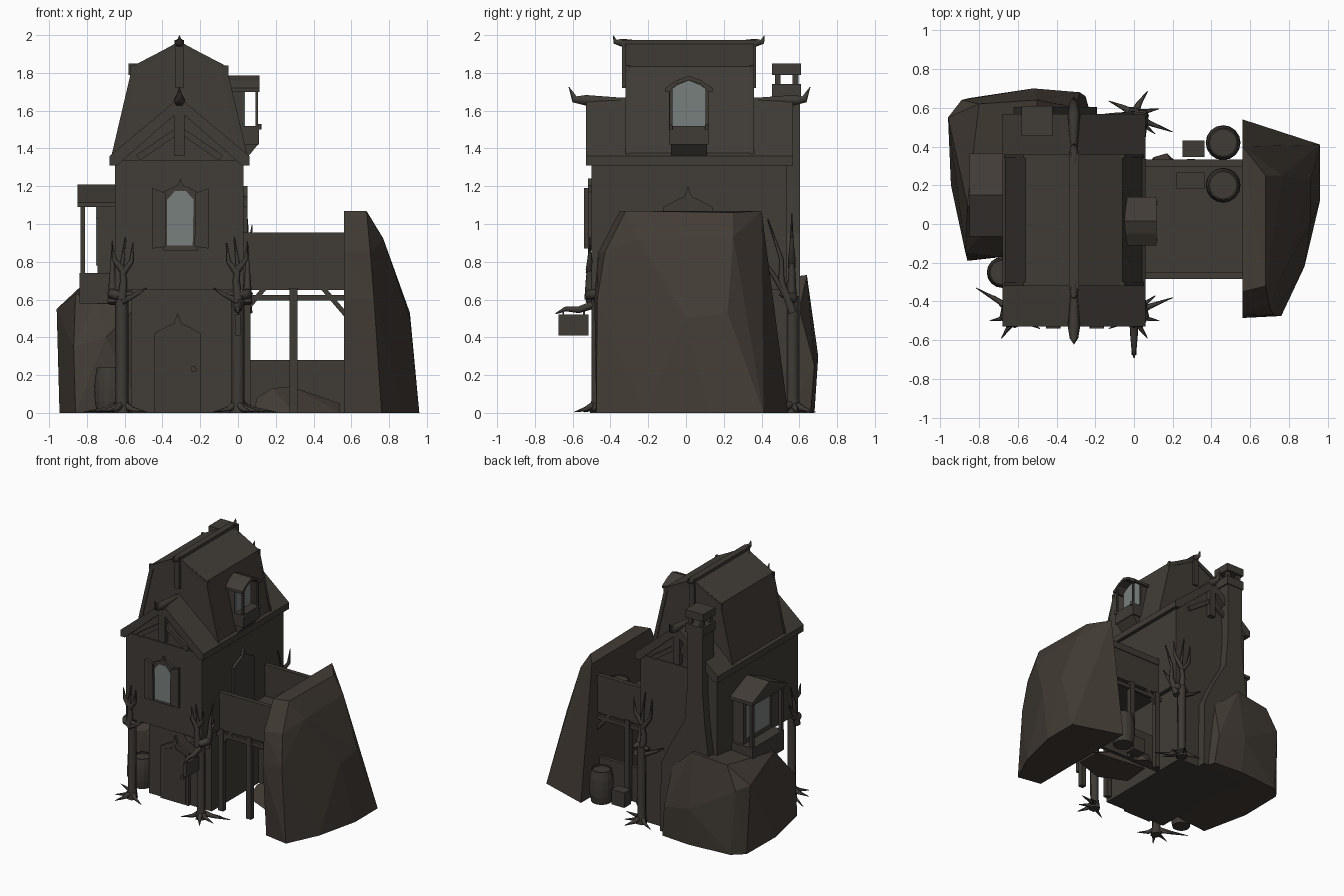
import bpy, bmesh, math
from mathutils import Vector

def material(name, r, g, b):
    m = bpy.data.materials.new(name)
    m.diffuse_color = (r, g, b, 1)
    return m

WALL = material("dark plaster", 0.052, 0.045, 0.037)
ROOF = material("dark roof", 0.053, 0.045, 0.037)
WOOD = material("old timber", 0.050, 0.043, 0.036)
ROCK = material("brown rock", 0.056, 0.045, 0.036)
TREE = material("dead wood", 0.048, 0.041, 0.035)
GLASS = material("grey glass", 0.19, 0.215, 0.205)

def finish(name, bm, mat):
    bmesh.ops.recalc_face_normals(bm, faces=bm.faces)
    me = bpy.data.meshes.new(name)
    bm.to_mesh(me)
    bm.free()
    me.materials.append(mat)
    ob = bpy.data.objects.new(name, me)
    bpy.context.collection.objects.link(ob)
    return ob

def prism(name, pts, axis, a, b, mat):
    """Extrude a 2D outline along an axis from a to b."""
    place = {'x': lambda u, v: (a, u, v), 'y': lambda u, v: (u, a, v), 'z': lambda u, v: (u, v, a)}[axis]
    bm = bmesh.new()
    f = bm.faces.new([bm.verts.new(place(*p)) for p in pts])
    ext = bmesh.ops.extrude_face_region(bm, geom=[f])
    step = Vector([b - a if axis == k else 0 for k in 'xyz'])
    bmesh.ops.translate(bm, vec=step, verts=[v for v in ext['geom'] if isinstance(v, bmesh.types.BMVert)])
    return finish(name, bm, mat)

def box(name, x0, x1, y0, y1, z0, z1, mat):
    return prism(name, [(x0, y0), (x1, y0), (x1, y1), (x0, y1)], 'z', z0, z1, mat)

def bar(name, p, q, w, y0, y1, mat):
    """Sloping bar drawn in x,z and running from y0 to y1."""
    p, q = Vector(p), Vector(q)
    n = Vector((-(q - p).y, (q - p).x)).normalized() * w / 2
    return prism(name, [tuple(p + n), tuple(q + n), tuple(q - n), tuple(p - n)], 'y', y0, y1, mat)

def limb(name, pts, radii, mat=TREE):
    """Tapered branch along a path."""
    cu = bpy.data.curves.new(name, 'CURVE')
    cu.dimensions, cu.bevel_depth, cu.bevel_resolution, cu.use_fill_caps = '3D', 1.0, 1, True
    sp = cu.splines.new('POLY')
    sp.points.add(len(pts) - 1)
    for s, p, r in zip(sp.points, pts, radii):
        s.co, s.radius = (*p, 1), r
    tmp = bpy.data.objects.new(name + "_path", cu)
    bpy.context.collection.objects.link(tmp)
    bpy.context.view_layer.update()
    me = bpy.data.meshes.new_from_object(tmp.evaluated_get(bpy.context.evaluated_depsgraph_get()))
    bpy.data.objects.remove(tmp)
    me.materials.clear()
    me.materials.append(mat)
    ob = bpy.data.objects.new(name, me)
    bpy.context.collection.objects.link(ob)

def rock(name, pts):
    bm = bmesh.new()
    bmesh.ops.convex_hull(bm, input=[bm.verts.new(p) for p in pts])
    bmesh.ops.delete(bm, geom=[v for v in bm.verts if not v.link_faces], context='VERTS')
    return finish(name, bm, ROCK)

def barrel(name, x, y, z, r, h):
    bm = bmesh.new()
    prof = [(0.84, 0), (0.97, 0.25), (1, 0.5), (0.97, 0.75), (0.84, 1), (0.76, 1), (0.76, 0.95)]
    rings = [[bm.verts.new((x + r * k * math.cos(i * math.pi / 8), y + r * k * math.sin(i * math.pi / 8), z + h * t))
              for i in range(16)] for k, t in prof]
    for a, b in zip(rings, rings[1:]):
        for i in range(16):
            bm.faces.new((a[i], a[(i + 1) % 16], b[(i + 1) % 16], b[i]))
    bm.faces.new(rings[0])
    bm.faces.new(rings[-1])
    finish(name, bm, WOOD)

def arch(c, w, z0, z1, tip):
    """Ornate pointed outline, centred on c."""
    return [(c - w, z0), (c + w, z0), (c + w, z1), (c + w * .45, z1 + tip * .35), (c + w * .15, z1 + tip * .5),
            (c, z1 + tip), (c - w * .15, z1 + tip * .5), (c - w * .45, z1 + tip * .35), (c - w, z1)]

# House body
CX = -0.31
box("ground_floor", -0.565, -0.005, -0.33, 0.535, 0, 0.66, WALL)
box("upper_floor", -0.65, 0.03, -0.50, 0.535, 0.65, 1.34, WALL)

# Gable roof with eaves, and the taller gambrel block through its middle
prism("gable_wall", [(-0.65, 1.33), (0.03, 1.33), (CX, 1.62)], 'y', -0.49, 0.53, WALL)
for s in (-1, 1):
    prism("gable_roof_slope", [(CX, 1.67), (CX + s * .37, 1.36), (CX + s * .37, 1.31), (CX + s * .33, 1.31),
                               (CX, 1.60)], 'y', -0.53, 0.567, ROOF)
    for y0, y1 in ((-0.515, -0.49), (0.535, 0.555)):
        bar("gable_brace", (CX + s * .22, 1.35), (CX, 1.50), 0.035, y0, y1, WOOD)
    for y0, y1 in ((-0.32, -0.30), (0.34, 0.36)):
        bar("gambrel_trim", (CX + s * .345, 1.36), (CX + s * .235, 1.83), 0.03, y0, y1, WOOD)
        bar("gambrel_top_trim", (CX + s * .24, 1.82), (CX, 1.95), 0.03, y0, y1, WOOD)
        box("gambrel_knob", CX + s * .245 - .015, CX + s * .245 + .015, y0, y1, 1.80, 1.84, WOOD)
prism("gambrel_roof", [(CX - .36, 1.34), (CX + .36, 1.34), (CX + .25, 1.835), (CX, 1.965), (CX - .25, 1.835)],
      'y', -0.313, 0.353, ROOF)
box("top_ridge", CX - .025, CX + .025, -0.34, 0.37, 1.945, 1.975, WOOD)
for s, ye, yt in ((-1, -0.53, -0.34), (1, 0.567, 0.37)):
    limb("gable_horn", [(CX, ye - s * .2, 1.655), (CX, ye, 1.655), (CX, ye + s * .06, 1.66), (CX, ye + s * .09, 1.725)],
         [.015, .032, .022, .002], WOOD)
    limb("top_horn", [(CX, yt - s * .1, 1.955), (CX, yt, 1.96), (CX, yt + s * .035, 1.965), (CX, yt + s * .045, 1.997)],
         [.018, .024, .015, .002], WOOD)
    box("gable_pendant", CX - .028, CX + .028, min(ye, ye - s * .04), max(ye, ye - s * .04), 1.36, 1.66, WOOD)
    box("top_pendant", CX - .022, CX + .022, min(yt, yt - s * .04), max(yt, yt - s * .04), 1.72, 1.96, WOOD)

# Doors and front window
prism("front_door", arch(-0.32, .125, 0.0, 0.42, .11), 'y', -0.35, -0.32, WOOD)
prism("front_door_panel", arch(-0.32, .10, 0.02, 0.40, .06), 'y', -0.355, -0.34, WOOD)
limb("door_knob", [(-0.235, -0.38, 0.23), (-0.235, -0.35, 0.23)], [.017, .012], WOOD)
prism("bridge_door", arch(0.01, .13, 0.66, 1.09, .11), 'x', 0.02, 0.05, WOOD)
prism("window_frame", arch(-0.305, .09, 0.86, 1.17, .07), 'y', -0.52, -0.49, WOOD)
prism("window_glass", [(-0.375, .885), (-0.24, .885), (-0.235, 1.13), (-0.255, 1.15), (-0.275, 1.175), (-0.335, 1.175),
                       (-0.355, 1.15), (-0.375, 1.13)], 'y', -0.526, -0.518, GLASS)
for s in (-1, 1):
    c = -0.305
    prism("shutter", [(c + s * .075, .88), (c + s * .15, .87), (c + s * .15, 1.19), (c + s * .08, 1.165)],
          'y', -0.54, -0.515, WOOD)

# Left bay: solid back with glass, open porch in front
box("bay_back", -0.745, -0.60, -0.03, 0.33, 0.60, 1.12, WALL)
box("bay_base", -0.84, -0.60, -0.05, 0.35, 0.58, 0.74, WOOD)
prism("bay_roof", [(-0.065, 1.09), (0.365, 1.09), (0.365, 1.115), (0.15, 1.21), (-0.065, 1.115)], 'x', -0.85, -0.62, ROOF)
prism("bay_glass", [(0.0, .78), (0.30, .78), (0.30, 1.03), (0.15, 1.09), (0.0, 1.03)], 'x', -0.752, -0.743, GLASS)
for y in (-0.035, 0.335):
    box("bay_post", -0.835, -0.81, y - .013, y + .013, 0.73, 1.10, WOOD)

# Right dormer, the same idea, under a thin arched roof
prism("dormer_back", [(-0.09, 1.36), (0.12, 1.36), (0.12, 1.71), (0.015, 1.765), (-0.09, 1.71)], 'x', -0.2, 0.03, WALL)
prism("dormer_roof", [(-0.11, 1.70), (-0.09, 1.70), (-0.05, 1.74), (0.015, 1.762), (0.08, 1.74), (0.12, 1.70),
                      (0.14, 1.70), (0.14, 1.72), (0.08, 1.76), (0.015, 1.785), (-0.05, 1.76), (-0.11, 1.72)],
      'x', -0.05, 0.115, ROOF)
box("dormer_balcony", -0.05, 0.11, -0.09, 0.12, 1.42, 1.52, WOOD)
prism("dormer_bracket", [(0.0, 1.34), (0.04, 1.34), (0.105, 1.42), (0.0, 1.42)], 'y', -0.08, 0.11, WOOD)
prism("dormer_glass", [(-0.08, 1.52), (0.11, 1.52), (0.11, 1.71), (0.075, 1.738), (0.015, 1.758), (-0.045, 1.738),
                       (-0.08, 1.71)], 'x', 0.029, 0.037, GLASS)
for y in (-0.08, 0.11):
    box("dormer_post", 0.093, 0.107, y - .008, y + .008, 1.51, 1.72, WOOD)
    limb("dormer_lamp", [(0.115, y, 1.50), (0.115, y, 1.53)], [.01, .01], WOOD)

# Chimney on the back wall
prism("chimney_base", [(-0.63, 0), (-0.19, 0), (-0.20, 0.55), (-0.28, 0.72), (-0.41, 0.95), (-0.43, 1.2), (-0.43, 1.68),
                       (-0.57, 1.68), (-0.57, 1.2), (-0.59, 0.95), (-0.62, 0.72)], 'y', 0.46, 0.603, WALL)
box("chimney_collar", -0.58, -0.42, 0.455, 0.61, 1.67, 1.74, WALL)
box("chimney_cap", -0.58, -0.42, 0.455, 0.61, 1.79, 1.85, WALL)
for x in (-0.565, -0.465):
    for y in (0.47, 0.565):
        box("chimney_leg", x, x + .03, y, y + .03, 1.73, 1.80, WALL)

# Bridge with parapets and timber supports
box("bridge_deck", 0.02, 0.58, -0.27, 0.32, 0.65, 0.70, WOOD)
for y in (-0.265, 0.315):
    box("parapet", 0.03, 0.58, y - .012, y + .012, 0.65, 0.91, WOOD)
    box("parapet_cap", 0.03, 0.58, y - .018, y + .018, 0.90, 0.955, WOOD)
    box("under_beam", 0.0, 0.58, y - .012, y + .012, 0.595, 0.625, WOOD)
    box("bridge_post", 0.273, 0.315, y - .02, y + .02, 0, 0.66, WOOD)
    bar("brace_left", (0.03, 0.53), (0.14, 0.66), 0.025, y - .012, y + .012, WOOD)
    bar("brace_right", (0.57, 0.52), (0.45, 0.66), 0.025, y - .012, y + .012, WOOD)
    box("house_side_post", 0.02, 0.065, y - .02, y + .02, 0, 0.66, WOOD)
box("low_wall", -0.03, 0.58, 0.27, 0.30, 0, 0.28, WOOD)

# Barrels and crates
barrel("yard_barrel", 0.46, 0.42, 0, 0.09, 0.26)
barrel("deck_barrel", 0.46, 0.20, 0.70, 0.09, 0.20)
barrel("front_barrel", -0.68, -0.25, 0, 0.08, 0.24)
box("yard_crate", 0.25, 0.365, 0.345, 0.43, 0, 0.12, WOOD)
box("deck_crate", 0.22, 0.365, 0.18, 0.265, 0.70, 0.80, WOOD)

# Rocks
rock("right_cliff", [(0.56, 0.54, 0), (0.56, -0.44, 0), (0.76, -0.475, 0), (0.88, -0.22, 0), (0.96, 0.12, 0),
                     (0.96, 0.41, 0), (0.56, -0.485, 0.6), (0.72, -0.47, 0.6), (0.91, 0.0, 0.50), (0.91, 0.22, 0.53),
                     (0.56, -0.465, 0.85), (0.70, -0.43, 0.85), (0.56, -0.35, 1.07), (0.68, -0.32, 1.07),
                     (0.68, 0.25, 1.06), (0.56, 0.40, 1.07), (0.77, -0.25, 0.92), (0.765, 0.25, 0.93),
                     (0.56, 0.42, 0.90)])
rock("left_boulder", [(-0.86, -0.19, 0), (-0.5, -0.15, 0), (-0.945, 0.2, 0), (-0.94, 0.57, 0), (-0.85, 0.65, 0),
                      (-0.5, 0.68, 0), (-0.25, 0.66, 0), (-0.22, 0.55, 0), (-0.87, -0.15, 0.35), (-0.70, -0.17, 0.40),
                      (-0.93, 0.3, 0.35), (-0.96, 0.55, 0.55), (-0.89, 0.64, 0.52), (-0.52, 0.70, 0.30),
                      (-0.28, 0.68, 0.25), (-0.86, 0.1, 0.63), (-0.75, 0.0, 0.60), (-0.80, 0.62, 0.70),
                      (-0.5, 0.64, 0.73), (-0.30, 0.60, 0.55), (-0.5, 0.0, 0.60), (-0.5, 0.4, 0.70)])
rock("bridge_rubble", [(0.08, 0.02, 0), (0.30, -0.08, 0), (0.54, 0.0, 0), (0.54, 0.2, 0), (0.10, 0.25, 0), (0.54, 0.1, .05),
                       (0.10, 0.1, 0.08), (0.18, 0.08, 0.13), (0.28, 0.12, 0.14), (0.40, 0.1, 0.07), (0.25, 0.25, 0.1)])
rock("back_mound", [(0.07, 0.30, 0), (0.24, 0.30, 0), (0.17, 0.365, 0), (0.1, 0.345, 0), (0.12, 0.31, .09), (.2, .31, .07)])

# Dead trees gripping the house corners: trunk, roots, branches over both walls of each corner
for x, y, s, t, top in ((-0.615, -0.47, -1, -1, 0.64), (0.0, -0.47, 1, -1, 0.64), (0.0, 0.565, 1, 1, 0.62)):
    limb("tree_trunk", [(x, y, 0), (x, y, .08), (x, y, top)], [.045, .034, .036])
    for dx, dy in ((.07, .12), (.20, -.14 if x < -.5 else -.09), (.13, .03), (.11, -.10), (-.13, .07)):
        limb("root", [(x, y, .05), (x + s * dx * .4, y + t * dy * .5, .02), (x + s * dx, y + t * dy, .005)],
             [.025, .014, .002])
    xw, yw, k = x + s * .05, y + t * .04, 1.5 if t > 0 else 1
    if t > 0:
        yw = 0.56
    for path in ([(0, -.04), (-.01, .06), (0, .14), (-.02, .29)], [(-.005, .10), (-.05, .16), (-.06, .26)],
                 [(0, -.05), (-.08, -.01), (-.13, .02)], [(0, .12), (.04, .17), (.05, .25)]):
        limb("front_branch", [(x + s * a * k, yw, top + c * k) for a, c in path], [.028, .021, .013, .003][-len(path):])
    for path in ([(0, -.06), (-.05, .05), (-.05, .13), (-.11, .27)], [(-.03, 0), (-.09, .08), (-.13, .13)]):
        limb("side_branch", [(xw, y + t * b * k * .8, top + c * k) for b, c in path], [.026, .019, .012, .003][-len(path):])
    limb("corner_knot", [(x - s * .06, yw, top - .01), (x + s * .03, yw, top - .015), (xw, y, top - .01),
                         (xw, y - t * .07, top + .01)], [.012, .028, .03, .008])

# Hanging sign on a bent branch
limb("sign_arm", [(0, -0.47, .58), (0, -0.57, .545), (0, -0.64, .55), (0, -0.69, .525)], [.026, .02, .014, .004])
box("sign_board", -0.012, 0.012, -0.675, -0.515, 0.41, 0.52, WOOD)
for y in (-0.65, -0.54):
    box("sign_link", -0.005, 0.005, y - .005, y + .005, 0.51, 0.55, WOOD)
